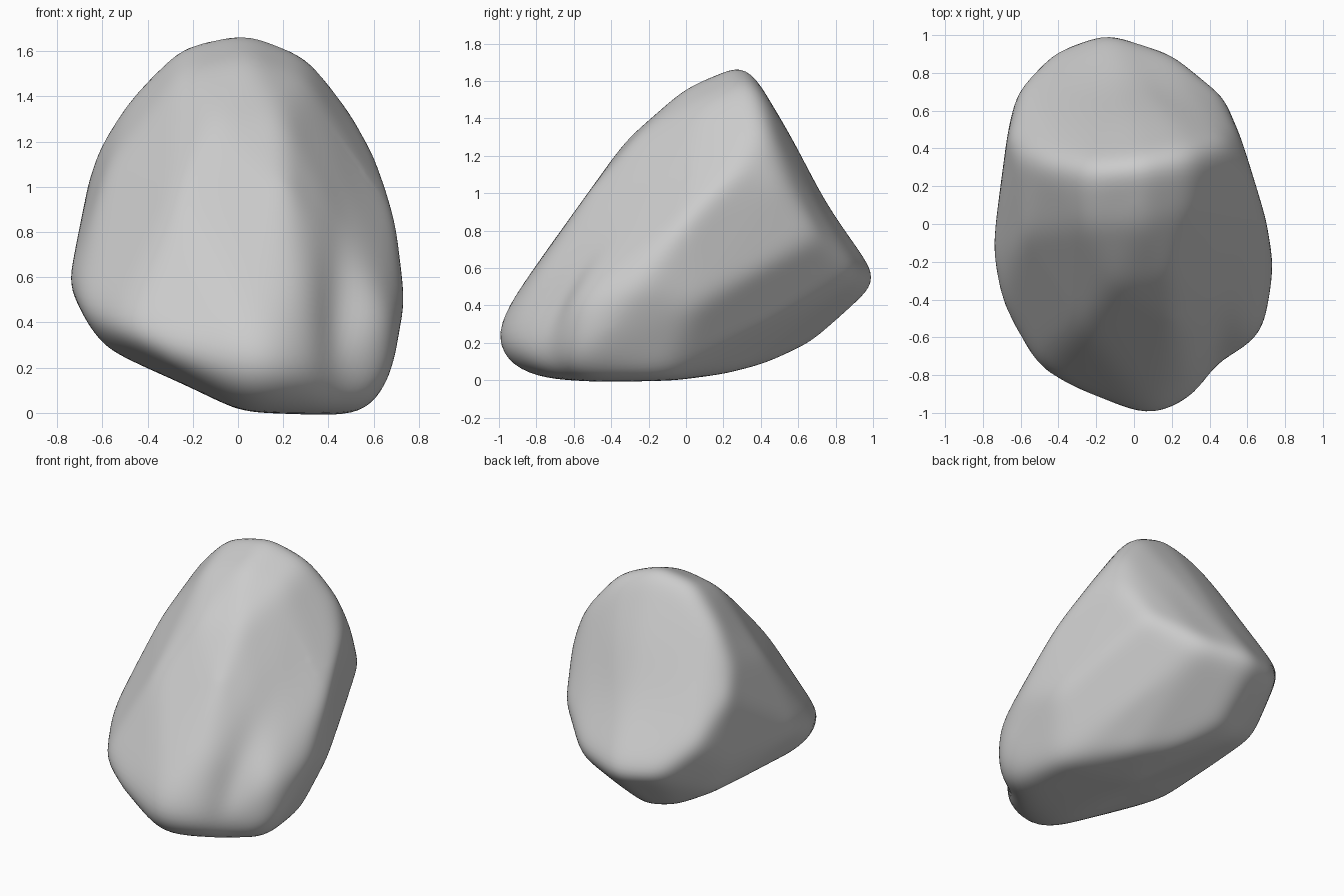
import bpy
import bmesh
import math
from mathutils import Vector
from mathutils.bvhtree import BVHTree

cube = bpy.data.objects.get("Cube")
if cube:
    bpy.data.objects.remove(cube, do_unlink=True)

# Rim of the flat, broken-off back face
back_rim = [
    (.04, .32, 1.71), (.31, .37, 1.61), (.48, .43, 1.38), (.55, .52, 1.05),
    (.47, .71, .77), (.2, .94, .57), (-.15, 1.05, .53), (-.42, .95, .55),
    (-.61, .75, .74), (-.67, .48, 1), (-.61, .37, 1.2), (-.47, .33, 1.43),
    (-.25, .29, 1.65),
]
# Long sloping front face, flat across its middle
front_face = [
    (.05, 0, 1.57), (-.25, 0, 1.52), (.3, .08, 1.49), (.2, -.27, 1.3),
    (-.1, -.31, 1.3), (-.33, -.22, 1.21), (.22, -.54, .98), (-.27, -.55, .96),
    (.27, -.8, .58), (-.05, -.82, .59), (-.35, -.73, .58), (-.58, -.05, 1.08),
]
# Rounded toe at the foot of the front face
toe = [
    (-.53, -.8, .35), (-.2, -.91, .19), (.1, -1.06, .25), (.29, -.97, .18),
    (.68, -.57, .13), (.68, -.56, .42), (.05, -.95, .05),
]
# Underside: flat patch at the front, then a crease running diagonally back
underside = [
    (.02, -.75, 0), (.56, -.6, -.01), (.54, -.1, 0), (.22, .26, .04),
    (-.02, .46, .09), (-.15, .68, .2), (-.1, .87, .38), (-.6, -.4, .29),
    (-.35, .6, .21), (-.57, .5, .32), (0, 0, -.01),
]
# Bulging flanks
flanks = [
    (.75, -.25, .5), (.71, 0, .85), (.62, .28, 1.13), (.68, .05, .4),
    (.4, .48, .42), (-.76, -.2, .56), (-.72, -.45, .47), (-.67, .25, .88),
    (-.67, .48, .55),
]


def hull_tree(points):
    """Convex hull of the points, ready for ray casting."""
    hull = bmesh.new()
    for p in points:
        hull.verts.new(p)
    bmesh.ops.convex_hull(hull, input=hull.verts)
    tree = BVHTree.FromBMesh(hull)
    hull.free()
    return tree


def relax(bm, factor):
    bmesh.ops.smooth_vert(bm, verts=bm.verts, factor=factor,
                          use_axis_x=True, use_axis_y=True, use_axis_z=True)


def bell(value, centre, width):
    return math.exp(-((value - centre) / width) ** 2)


# Wrap an even sphere onto the hull
tree = hull_tree(back_rim + front_face + toe + underside + flanks)
middle = Vector((0, .1, .7))
bm = bmesh.new()
bmesh.ops.create_icosphere(bm, subdivisions=6, radius=1)
for v in bm.verts:
    hit = tree.ray_cast(middle, v.co.normalized())[0]
    v.co = hit if hit else middle

# Wear the edges down, with a light push back out so the bulk is kept
for step in range(30):
    relax(bm, .5)
    relax(bm, -.4)
for step in range(7):
    relax(bm, .5)

# Shallow worn hollows: front groove, back face and underside
bm.normal_update()
for v in bm.verts:
    x, y, z = v.co
    n = v.normal.copy()
    depth = .035 * bell(x, 0, .4) * bell(z, .95, .3) * max(0, n.y)
    depth += .02 * bell(x, -.1, .3) * bell(y, -.1, .4) * max(0, -n.z)
    if y < 0:
        depth += .07 * bell(x, .47, .11) * bell(z, .45, .42) * max(0, -n.y)
    v.co -= n * depth

mesh = bpy.data.meshes.new("boulder")
bm.to_mesh(mesh)
bm.free()
boulder = bpy.data.objects.new("boulder", mesh)
bpy.context.collection.objects.link(boulder)

# Plain pale stone
stone = bpy.data.materials.new("pale_grey_stone")
stone.use_nodes = True
colour = (.6, .6, .6, 1)
stone.diffuse_color = colour
stone.node_tree.nodes["Principled BSDF"].inputs["Base Color"].default_value = colour
mesh.materials.append(stone)
mesh.polygons.foreach_set("use_smooth", [True] * len(mesh.polygons))
